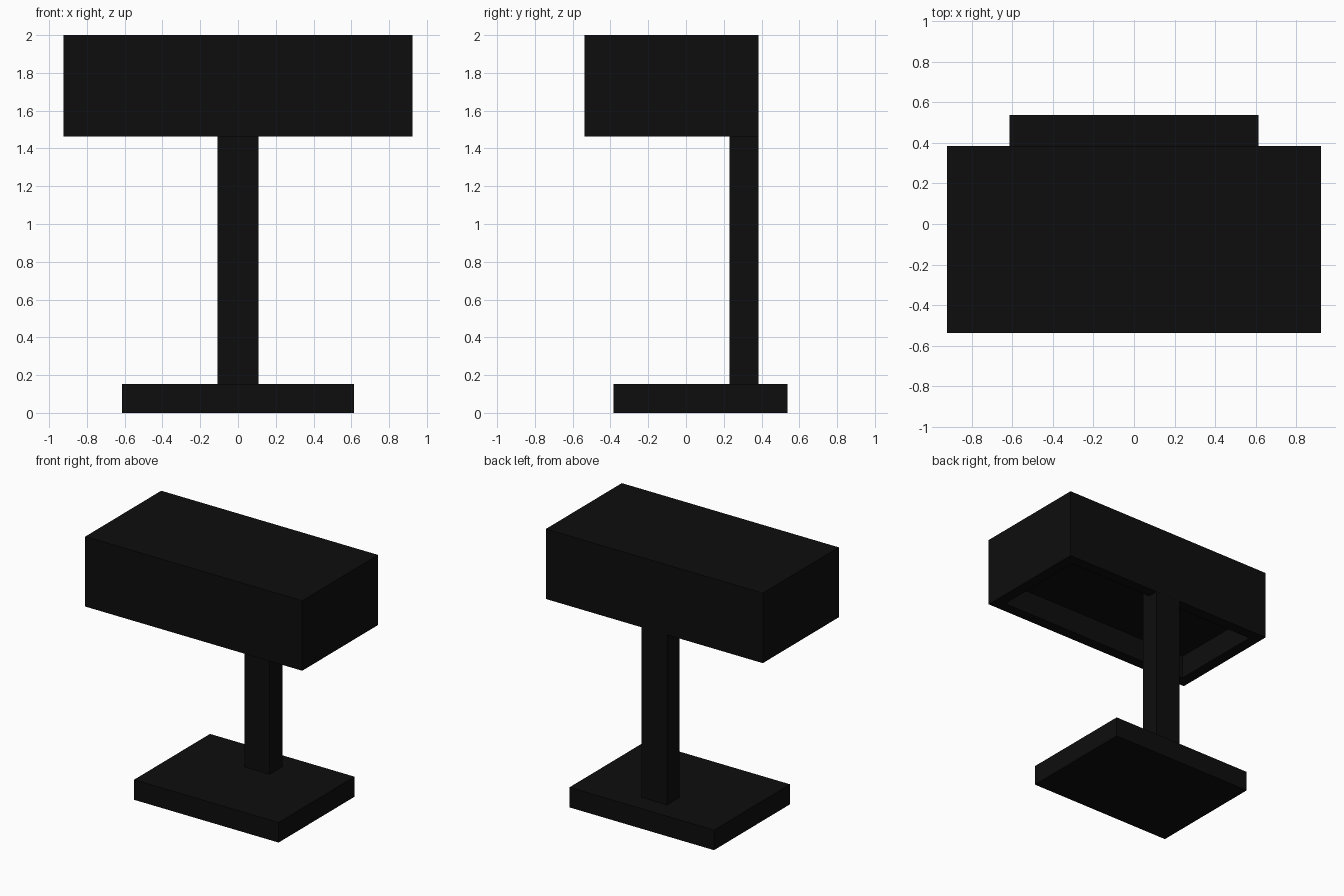
import bpy
import bmesh
from mathutils import Vector

cube = bpy.data.objects.get("Cube")
if cube:
    bpy.data.objects.remove(cube, do_unlink=True)

# Single near-black finish
black = bpy.data.materials.new("matte_black")
black.use_nodes = True
color = (0.004, 0.004, 0.004, 1)
black.diffuse_color = color
black.node_tree.nodes["Principled BSDF"].inputs["Base Color"].default_value = color


def box(name, low, high, recess=None):
    """Box between two corners; recess = (rim width, depth) hollows its underside."""
    low, high = Vector(low), Vector(high)
    bm = bmesh.new()
    bmesh.ops.create_cube(bm, size=1)
    for v in bm.verts:
        v.co = Vector((low[i] + (v.co[i] + 0.5) * (high[i] - low[i]) for i in range(3)))
    bm.normal_update()
    if recess:
        rim, depth = recess
        under = min(bm.faces, key=lambda f: f.calc_center_median().z)
        bmesh.ops.inset_region(bm, faces=[under], thickness=rim)
        # Zero-width second inset gives the recess its walls
        bmesh.ops.inset_region(bm, faces=[under], thickness=0)
        bmesh.ops.translate(bm, verts=under.verts, vec=(0, 0, depth))
    bmesh.ops.recalc_face_normals(bm, faces=bm.faces)
    mesh = bpy.data.meshes.new(name)
    bm.to_mesh(mesh)
    bm.free()
    mesh.materials.append(black)
    obj = bpy.data.objects.new(name, mesh)
    bpy.context.collection.objects.link(obj)
    return obj


HEAD_BOTTOM = 1.462
RECESS = 0.18

# Foot plate, upright post and hooded head
box("base", (-0.615, -0.385, 0), (0.615, 0.538, 0.154))
box("post", (-0.108, 0.231, 0.154), (0.108, 0.3845, HEAD_BOTTOM + RECESS))
box("head", (-0.923, -0.538, HEAD_BOTTOM), (0.923, 0.385, 2), (0.12, RECESS))
